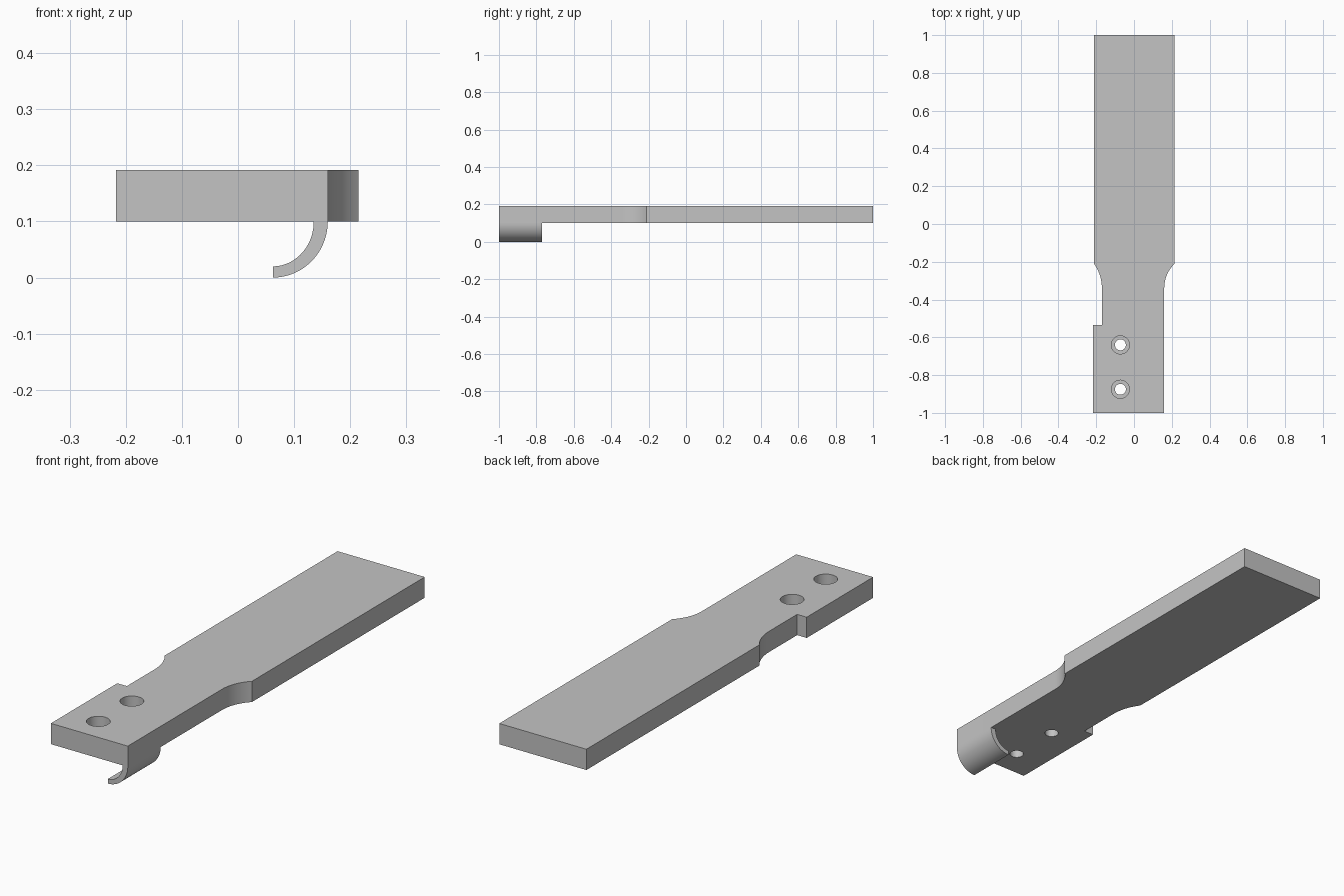
import bpy
import bmesh
from math import sin, cos, pi, asin
from mathutils import Vector

cube = bpy.data.objects.get("Cube")
if cube:
    bpy.data.objects.remove(cube, do_unlink=True)

# One plain grey for the whole part
grey = bpy.data.materials.new("plain grey")
grey.use_nodes = True
colour = (0.55, 0.55, 0.55, 1)
grey.diffuse_color = colour
grey.node_tree.nodes["Principled BSDF"].inputs["Base Color"].default_value = colour

BOTTOM, TOP = 0.1, 0.192
FRONT, BACK = -1.0, 1.0
SHOULDER = -0.21


def prism(name, points, direction):
    """Extrude a flat closed outline along a direction."""
    bm = bmesh.new()
    face = bm.faces.new([bm.verts.new(p) for p in points])
    grown = bmesh.ops.extrude_face_region(bm, geom=[face], use_keep_orig=True)
    verts = [g for g in grown["geom"] if isinstance(g, bmesh.types.BMVert)]
    bmesh.ops.translate(bm, verts=verts, vec=Vector(direction))
    bmesh.ops.recalc_face_normals(bm, faces=bm.faces)
    mesh = bpy.data.meshes.new(name)
    bm.to_mesh(mesh)
    bm.free()
    mesh.materials.append(grey)
    obj = bpy.data.objects.new(name, mesh)
    bpy.context.collection.objects.link(obj)
    return obj


def select(obj):
    bpy.ops.object.select_all(action='DESELECT')
    obj.select_set(True)
    bpy.context.view_layer.objects.active = obj


def fillet(neck, wide, length, steps=14):
    """Arc that leaves the neck straight and flares out to the shoulder."""
    dx = abs(wide - neck)
    side = 1 if wide > neck else -1
    r = (dx * dx + length * length) / (2 * dx)
    sweep = asin(length / r)
    return [(neck + side * r * (1 - cos(sweep * i / steps)),
             SHOULDER - length + r * sin(sweep * i / steps), BOTTOM)
            for i in range(steps + 1)]


def ellipse_arc(cx, rx, rz, steps=24):
    return [(cx + rx * cos(pi / 2 * i / steps), FRONT,
             BOTTOM - rz * sin(pi / 2 * i / steps)) for i in range(steps + 1)]


# Plate: wide blade, flared neck and stepped front tab
outline = [(-0.217, FRONT, BOTTOM), (0.16, FRONT, BOTTOM)]
outline += fillet(0.16, 0.215, 0.13)
outline += [(0.215, BACK, BOTTOM), (-0.212, BACK, BOTTOM)]
outline += reversed(fillet(-0.17, -0.212, 0.13))
outline += [(-0.17, -0.535, BOTTOM), (-0.217, -0.535, BOTTOM)]
plate = prism("plate", outline, (0, 0, TOP - BOTTOM))

# Two counterbored screw holes
for y in (-0.64, -0.875):
    for radius, low in ((0.029, BOTTOM - 0.05), (0.048, BOTTOM + 0.035)):
        ring = [(-0.072 + radius * cos(2 * pi * i / 40),
                 y + radius * sin(2 * pi * i / 40), low) for i in range(40)]
        cutter = prism("hole_cutter", ring, (0, 0, 0.2))
        cutter.hide_render = True
        select(plate)
        mod = plate.modifiers.new("hole", 'BOOLEAN')
        mod.operation = 'DIFFERENCE'
        mod.solver = 'EXACT'
        mod.object = cutter
        bpy.ops.object.modifier_apply(modifier=mod.name)
        bpy.data.objects.remove(cutter, do_unlink=True)

# Curved finger hook under the front edge
profile = ellipse_arc(0.062, 0.098, 0.1)
profile += reversed(ellipse_arc(0.062, 0.073, 0.08))
hook = prism("hook", profile, (0, 0.23, 0))

for obj in (plate, hook):
    select(obj)
    bpy.ops.object.shade_smooth_by_angle()
